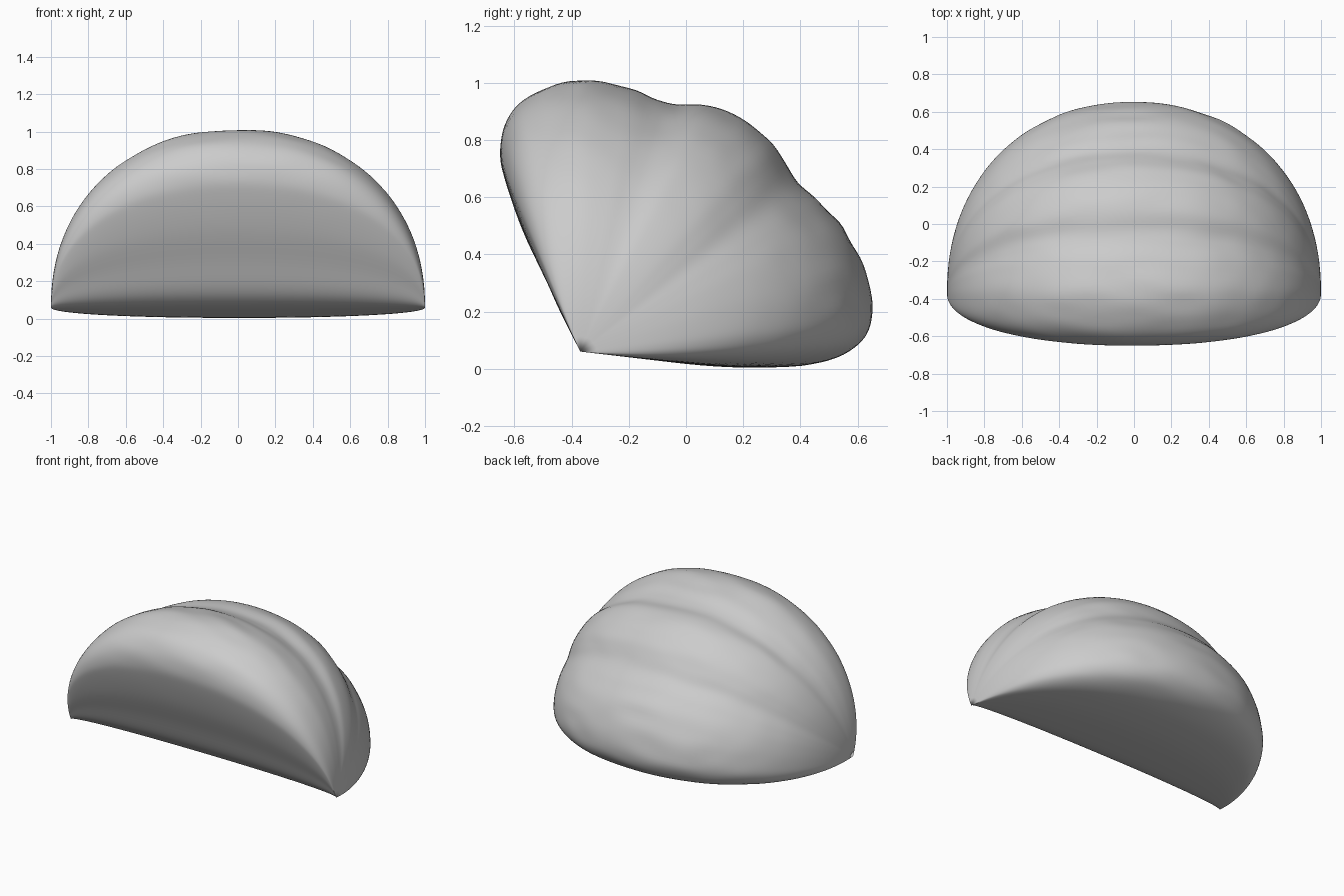
import bpy, bmesh, math
from mathutils import Vector, noise

cube = bpy.data.objects.get("Cube")
if cube:
    bpy.data.objects.remove(cube, do_unlink=True)

# Plain grey skin
mat = bpy.data.materials.new("plain_grey")
GREY = (0.6, 0.6, 0.6, 1)
mat.diffuse_color = GREY
mat.use_nodes = True
mat.node_tree.nodes["Principled BSDF"].inputs["Base Color"].default_value = GREY

# Middle cross-section (y, z): three lobes meeting along a rounded inner edge
PIVOT = (-0.37, 0.06)
PROFILE = [
    (-0.31, 0.066), (-0.20, 0.042), (0.05, 0.012), (0.25, 0.004), (0.44, 0.015),
    (0.57, 0.06), (0.635, 0.13), (0.65, 0.22), (0.62, 0.36), (0.55, 0.49),
    (0.47, 0.58), (0.39, 0.65), (0.34, 0.73), (0.28, 0.81), (0.19, 0.875),
    (0.08, 0.92), (-0.03, 0.923), (-0.10, 0.94), (-0.20, 0.98), (-0.35, 1.01),
    (-0.48, 0.985), (-0.58, 0.93), (-0.635, 0.85), (-0.65, 0.75), (-0.63, 0.65),
    (-0.57, 0.48), (-0.49, 0.31), (-0.425, 0.17), (-0.37, 0.10)]
STEPS, RINGS, POWER = 5, 72, 2.15


def smooth_loop(points, steps):
    """Closed Catmull-Rom curve through the points."""
    pts = [Vector(p) for p in points]
    n, out = len(pts), []
    for i in range(n):
        a, b, c, d = (pts[(i + k) % n] for k in (-1, 0, 1, 2))
        for s in range(steps):
            t = s / steps
            out.append(0.5 * (2 * b + (c - a) * t + (2 * a - 5 * b + 4 * c - d) * t ** 2
                              + (3 * b - a - 3 * c + d) * t ** 3))
    return out


def ring(bm, loop, phi):
    """The section, shrunk towards the pivot as it nears a tip."""
    x = -math.cos(phi)
    scale = (1 - abs(x) ** POWER) ** (1 / POWER)
    verts = []
    for p in loop:
        y = PIVOT[0] + (p.x - PIVOT[0]) * scale
        z = PIVOT[1] + (p.y - PIVOT[1]) * scale
        # faint dimples stretched along the length
        k = 1 + 0.006 * scale * noise.noise(Vector((x * 4, y * 10, z * 10)))
        verts.append(bm.verts.new((x, PIVOT[0] + (y - PIVOT[0]) * k,
                                   PIVOT[1] + (z - PIVOT[1]) * k)))
    return verts


# Lobed body: rings from the right tip to the left tip
bm = bmesh.new()
loop = smooth_loop(PROFILE, STEPS)
rings = [ring(bm, loop, math.pi * i / RINGS) for i in range(1, RINGS)]
n = len(loop)
for r0, r1 in zip(rings, rings[1:]):
    for j in range(n):
        bm.faces.new((r0[j], r0[(j + 1) % n], r1[(j + 1) % n], r1[j]))
for x, end in ((-1, rings[0]), (1, rings[-1])):
    tip = bm.verts.new((x, *PIVOT))
    for j in range(n):
        bm.faces.new((tip, end[j], end[(j + 1) % n]))
bmesh.ops.recalc_face_normals(bm, faces=bm.faces)

mesh = bpy.data.meshes.new("lobed_wedge")
bm.to_mesh(mesh)
bm.free()
mesh.materials.append(mat)
body = bpy.data.objects.new("lobed_wedge", mesh)
bpy.context.collection.objects.link(body)
for poly in mesh.polygons:
    poly.use_smooth = True
